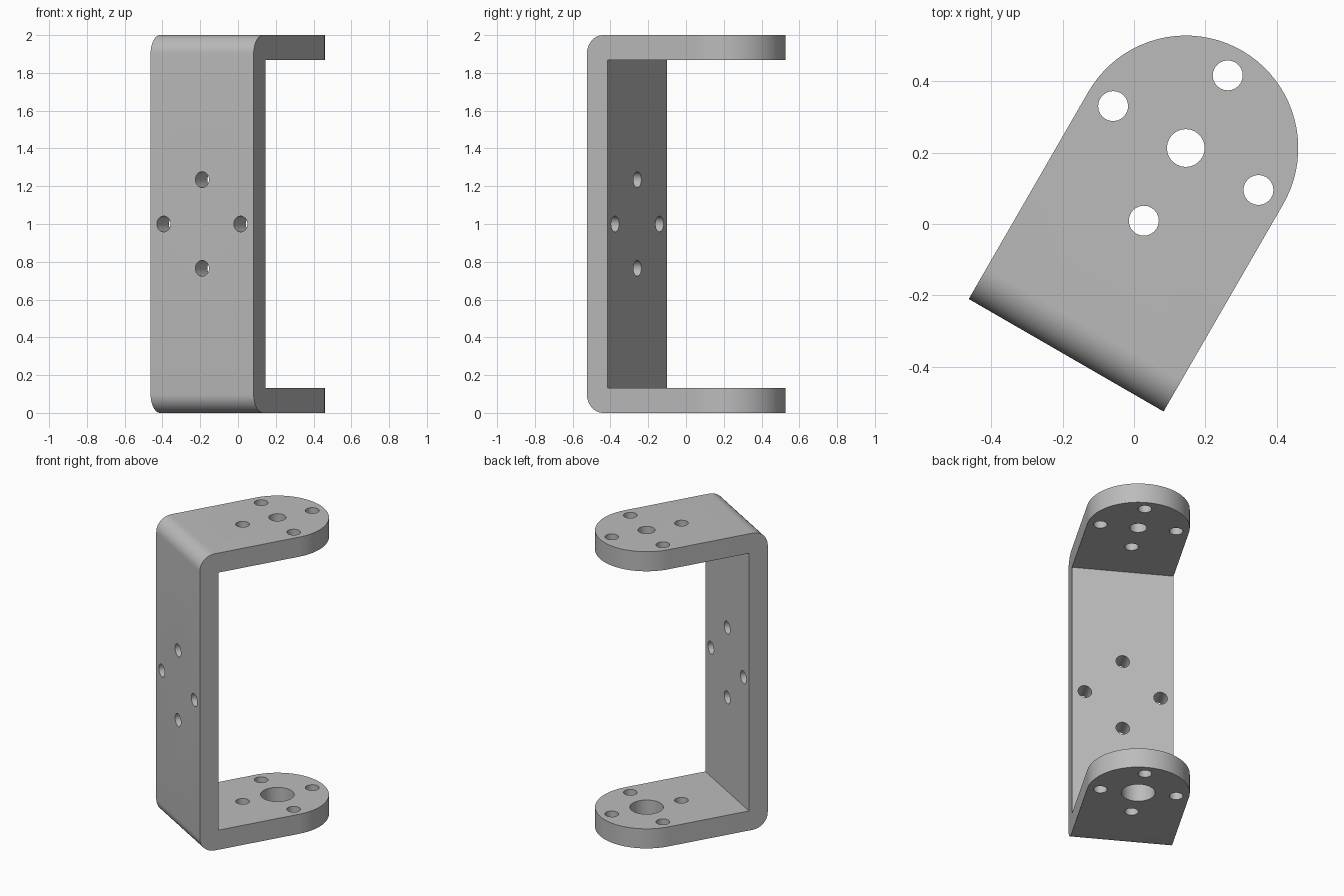
import bpy
import bmesh
from math import sin, cos, pi, radians
from mathutils import Matrix, Vector

cube = bpy.data.objects.get("Cube")
if cube:
    bpy.data.objects.remove(cube, do_unlink=True)

# Main sizes: the bracket is built square to the axes, then turned
HALF_W = 0.315        # half width, also the radius of the rounded ends
REACH = 0.67          # outer web face to the centre of the rounded ends
HEIGHT = 2.0
WEB = 0.127
FLANGE = 0.132
BEND = 0.1            # outer bend radius
BOLT_CIRCLE = 0.235
BOLT_R = 0.042

steel = bpy.data.materials.new("plain grey metal")
steel.use_nodes = True
grey = (0.5, 0.5, 0.5, 1)
steel.diffuse_color = grey
steel.node_tree.nodes["Principled BSDF"].inputs["Base Color"].default_value = grey


def arc(cx, cy, r, start, end, steps):
    """Points along a circular arc, angles in degrees."""
    angles = [radians(start + (end - start) * i / steps) for i in range(steps + 1)]
    return [(cx + r * cos(a), cy + r * sin(a)) for a in angles]


def prism(name, points, place, length):
    """Extrude a flat outline; place maps (a, b, depth) to a position."""
    bm = bmesh.new()
    face = bm.faces.new([bm.verts.new(place(a, b, -length / 2)) for a, b in points])
    shift = Vector(place(0, 0, length)) - Vector(place(0, 0, 0))
    grown = bmesh.ops.extrude_face_region(bm, geom=[face])["geom"]
    bmesh.ops.translate(bm, vec=shift,
                        verts=[v for v in grown if isinstance(v, bmesh.types.BMVert)])
    bmesh.ops.recalc_face_normals(bm, faces=bm.faces)
    mesh = bpy.data.meshes.new(name)
    bm.to_mesh(mesh)
    bm.free()
    mesh.materials.append(steel)
    obj = bpy.data.objects.new(name, mesh)
    bpy.context.collection.objects.link(obj)
    return obj


def cut(target, cutter, operation="DIFFERENCE"):
    mod = target.modifiers.new(cutter.name, "BOOLEAN")
    mod.operation = operation
    mod.solver = "EXACT"
    mod.object = cutter
    cutter.hide_render = True
    cutter.hide_set(True)


def hole(name, a, b, r, place, length):
    circle = arc(a, b, r, 0, 360, 24)[:-1]
    return prism(name, circle, place, length)


def side_plane(a, b, d):
    return (d, a, b)


def upper_plane(a, b, d):
    return (a, b, HEIGHT + d)


def lower_plane(a, b, d):
    return (a, b, d)


def web_plane(a, b, d):
    return (a, d, b)


# Bent strip: C-shaped side profile with rounded outer bends
far = REACH + 2 * HALF_W
profile = (arc(BEND, BEND, BEND, 270, 180, 10)
           + arc(BEND, HEIGHT - BEND, BEND, 180, 90, 10)
           + [(far, HEIGHT), (far, HEIGHT - FLANGE), (WEB, HEIGHT - FLANGE),
              (WEB, FLANGE), (far, FLANGE), (far, 0)])
bracket = prism("u_bracket", profile, side_plane, 4 * HALF_W)

# Plan outline trims the width and rounds both flange ends
outline = ([(-HALF_W, -1), (HALF_W, -1)]
           + arc(0, REACH, HALF_W, 0, 180, 40))
cutters = [prism("plan_trim", outline, lower_plane, 6)]
cut(bracket, cutters[0], "INTERSECT")

# Central holes: small in the upper flange, large in the lower one
cutters.append(hole("upper_pivot_hole", 0, REACH, 0.053, upper_plane, 1))
cutters.append(hole("lower_pivot_hole", 0, REACH, 0.103, lower_plane, 1))

# Four bolt holes through both flanges and four through the web
for i in range(4):
    a = BOLT_CIRCLE * cos(i * pi / 2)
    b = BOLT_CIRCLE * sin(i * pi / 2)
    cutters.append(hole("flange_bolt_hole", a, REACH + b, BOLT_R, lower_plane, 6))
    cutters.append(hole("web_bolt_hole", a, HEIGHT / 2 + b, BOLT_R, web_plane, 0.6))
for cutter in cutters[1:]:
    cut(bracket, cutter)

# Bake the cuts, then drop the cutters
graph = bpy.context.evaluated_depsgraph_get()
final = bpy.data.meshes.new_from_object(bracket.evaluated_get(graph))
bracket.modifiers.clear()
bracket.data = final
for cutter in cutters:
    bpy.data.objects.remove(cutter, do_unlink=True)

# Turn the finished bracket into place
final.transform(Matrix.Translation((-0.19, -0.3675, 0)) @ Matrix.Rotation(radians(-30), 4, "Z"))
final.materials.clear()
final.materials.append(steel)
for face in final.polygons:
    face.material_index = 0

bpy.ops.object.select_all(action="DESELECT")
bracket.select_set(True)
bpy.context.view_layer.objects.active = bracket
bpy.ops.object.shade_smooth_by_angle(angle=radians(30))
